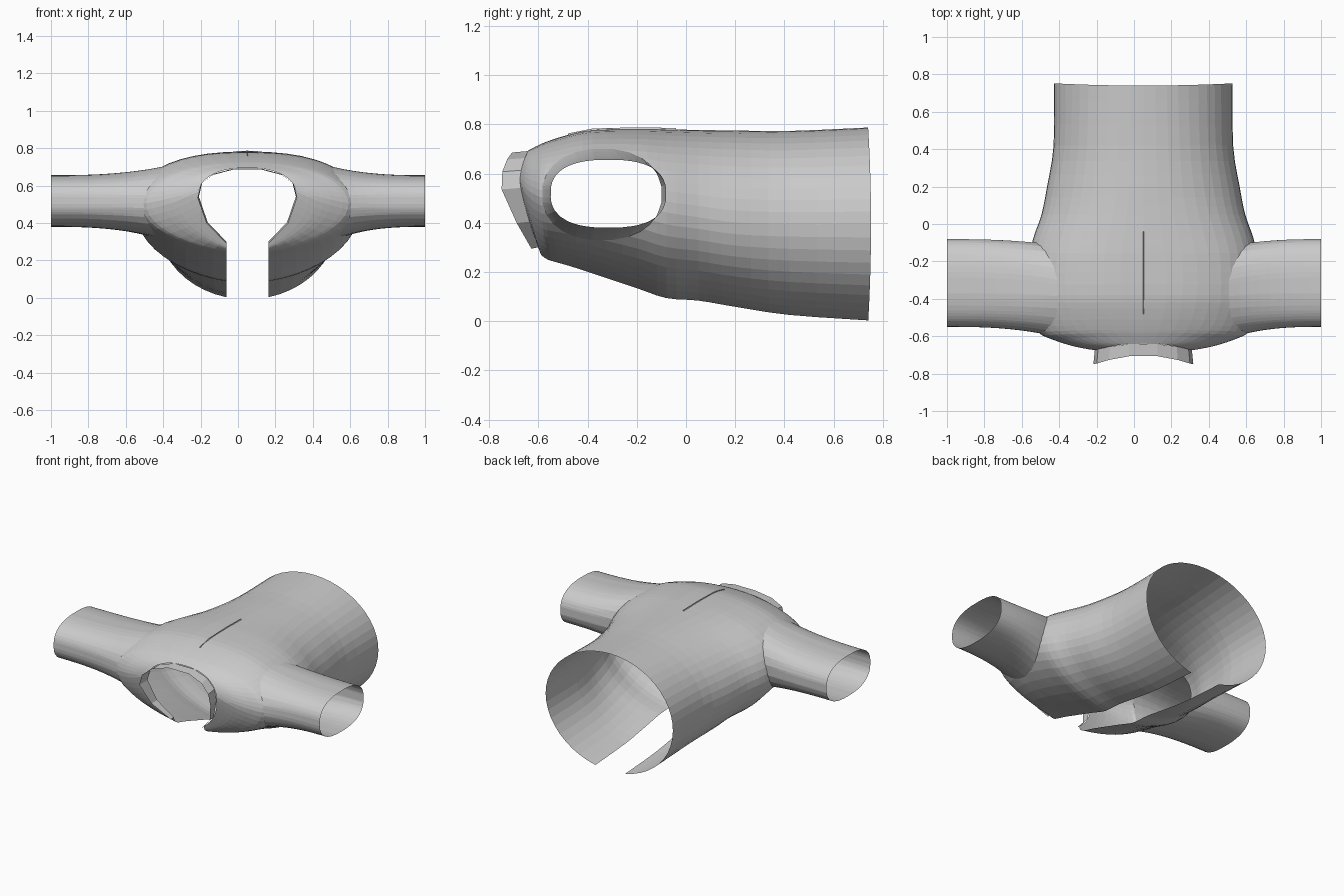
import bpy, bmesh, math
from mathutils import Vector

cube = bpy.data.objects.get("Cube")
if cube:
    bpy.data.objects.remove(cube)

cloth = bpy.data.materials.new("grey cloth")
cloth.use_nodes = True
grey = (0.6, 0.6, 0.6, 1)
cloth.diffuse_color = grey
cloth.node_tree.nodes["Principled BSDF"].inputs["Base Color"].default_value = grey

CX = 0.05       # body centre line
SEGS = 44       # strips around the body
# y, half width, bottom z, middle z, top z, upper and lower roundness,
# lower edge setback, forward bulge of the sides
STATIONS = [Vector(s) for s in (
    (-.64, .26, .25, .56, .695, .85, 1.4, .06, .035),
    (-.63, .37, .245, .53, .70, .9, 1.35, .05, .025),
    (-.60, .48, .24, .51, .715, .95, 1.3, .035, .02),
    (-.565, .565, .235, .50, .73, .92, 1.25, .02, .012),
    (-.48, .605, .215, .50, .757, .85, 1.2, .01, 0),
    (-.38, .615, .185, .50, .777, .8, 1.2, 0, 0),
    (-.20, .61, .125, .48, .782, .8, 1.15, 0, 0),
    (-.08, .59, .085, .45, .78, .85, 1.1, 0, 0),
    (.05, .545, .075, .43, .777, .9, 1.05, 0, 0),
    (.20, .515, .05, .41, .775, .95, 1, 0, 0),
    (.42, .48, .015, .40, .773, .95, 1, 0, 0),
    (.74, .478, -.008, .40, .787, 1, 1, 0, -.012))]


def section_point(s, k):
    """Point k of SEGS on an open cross-section, from one front edge to the other."""
    y, w, low, mid, top, upper, lower, setback, bulge = s
    gap = math.asin((.112 / w) ** (1 / lower))
    a = (2 * k / SEGS - 1) * (math.pi - gap)
    sx, c = math.sin(a), math.cos(a)
    x = CX + w * math.copysign(abs(sx) ** (upper if c > 0 else lower), sx)
    z = mid + c * (top - mid if c > 0 else mid - low)
    return Vector((x, y + setback * max(0, -c) - bulge * sx * sx, z))


def smooth_stations(stations, steps):
    """Catmull-Rom stations between the given ones."""
    out, last = [], len(stations) - 1
    for i in range(last):
        p, q, r, t = (stations[max(0, min(last, i + j))] for j in (-1, 0, 1, 2))
        for n in range(steps):
            u = n / steps
            out.append(q + ((r - p) * u + (2 * p - 5 * q + 4 * r - t) * u ** 2
                            + (3 * q - p - 3 * r + t) * u ** 3) * .5)
    return out + [stations[-1]]


def loft(bm, rows):
    grid = [[bm.verts.new(p) for p in row] for row in rows]
    for a, b in zip(grid, grid[1:]):
        for i in range(len(a) - 1):
            bm.faces.new((a[i], a[i + 1], b[i + 1], b[i]))


def finish(bm, name):
    mesh = bpy.data.meshes.new(name)
    bmesh.ops.recalc_face_normals(bm, faces=bm.faces)
    # open cloth: make the back panel point upward
    if max(bm.faces, key=lambda f: f.calc_center_median().z).normal.z < 0:
        bmesh.ops.reverse_faces(bm, faces=bm.faces)
    bm.to_mesh(mesh)
    bm.free()
    mesh.materials.append(cloth)
    obj = bpy.data.objects.new(name, mesh)
    bpy.context.collection.objects.link(obj)


def rounded(a, ry, rz, power):
    c, s = math.cos(a), math.sin(a)
    return (ry * math.copysign(abs(c) ** power, c), rz * math.copysign(abs(s) ** power, s))


def add_sleeve(bm, side):
    """Clip an armhole out of the body side, then draw its rim out into a sleeve."""
    centre = Vector((0, -.342, .515))
    ry, rz, sides = .242, .185, 24
    inside = [f for f in bm.faces if (f.calc_center_median().x - CX) * side > .2]
    for i in range(sides):
        a = math.tau * i / sides
        on = centre + Vector((0, *rounded(a, ry, rz, .9)))
        normal = Vector((0, math.cos(a) / ry, math.sin(a) / rz)).normalized()
        geom = set(inside)
        for f in inside:
            geom.update(f.edges)
            geom.update(f.verts)
        cut = bmesh.ops.bisect_plane(bm, geom=list(geom), dist=1e-5, plane_co=on, plane_no=normal)
        faces = {g for g in cut["geom"] if isinstance(g, bmesh.types.BMFace)} | set(inside)
        inside = [f for f in faces if (f.calc_center_median() - on).dot(normal) < 0]
    removed = set(inside)
    rim = [e for f in inside for e in f.edges
           if sum(g in removed for g in e.link_faces) == 1 and len(e.link_faces) == 2]
    bmesh.ops.delete(bm, geom=inside, context='FACES')

    starts = {v: v.co.copy() for e in rim for v in e.verts}
    ring = {v: v for v in starts}
    steps = 9
    for n in range(1, steps + 1):
        f = n / steps
        ease = 1 - (1 - f) ** 2.6
        new = {}
        for v, p in starts.items():
            a = math.atan2((p.z - centre.z) / rz, (p.y - centre.y) / ry)
            dy, dz = rounded(a, .235, .138, .8)
            end = Vector((side, -.315 + dy, .518 + dz))
            q = p.lerp(end, ease)
            q.x = p.x + (end.x - p.x) * f
            new[v] = bm.verts.new(q)
        for e in rim:
            a, b = e.verts
            bm.faces.new((ring[a], ring[b], new[b], new[a]))
        ring = new


# Body shell, open down the front, with both sleeves
bm = bmesh.new()
loft(bm, [[section_point(s, k) for k in range(SEGS + 1)] for s in smooth_stations(STATIONS, 3)])
for side in (-1, 1):
    add_sleeve(bm, side)
finish(bm, "jacket_body_and_sleeves")

# Collar band standing out from the neck edge
bm = bmesh.new()
inner = [section_point(STATIONS[0], k) for k in range(0, SEGS + 1, 4)]
outer = []
for p in inner:
    spread = min(1, abs(p.x - CX) / .26)
    high = max(0, min(1, (p.z - .26) / .25))
    outer.append(p + Vector(((p.x - CX) * .03, -.02 - .04 * high - .018 * spread * high, -.006)))
loft(bm, [inner, outer])
finish(bm, "collar")

# Narrow pleat along the centre of the back
bm = bmesh.new()
loft(bm, [[(CX + dx, y, z + dz) for dx, dz in ((-.004, -.003), (0, .005), (.004, -.003))]
          for y, z in ((-.48, .758), (-.38, .778), (-.2, .783), (-.04, .78))])
finish(bm, "back_pleat")
